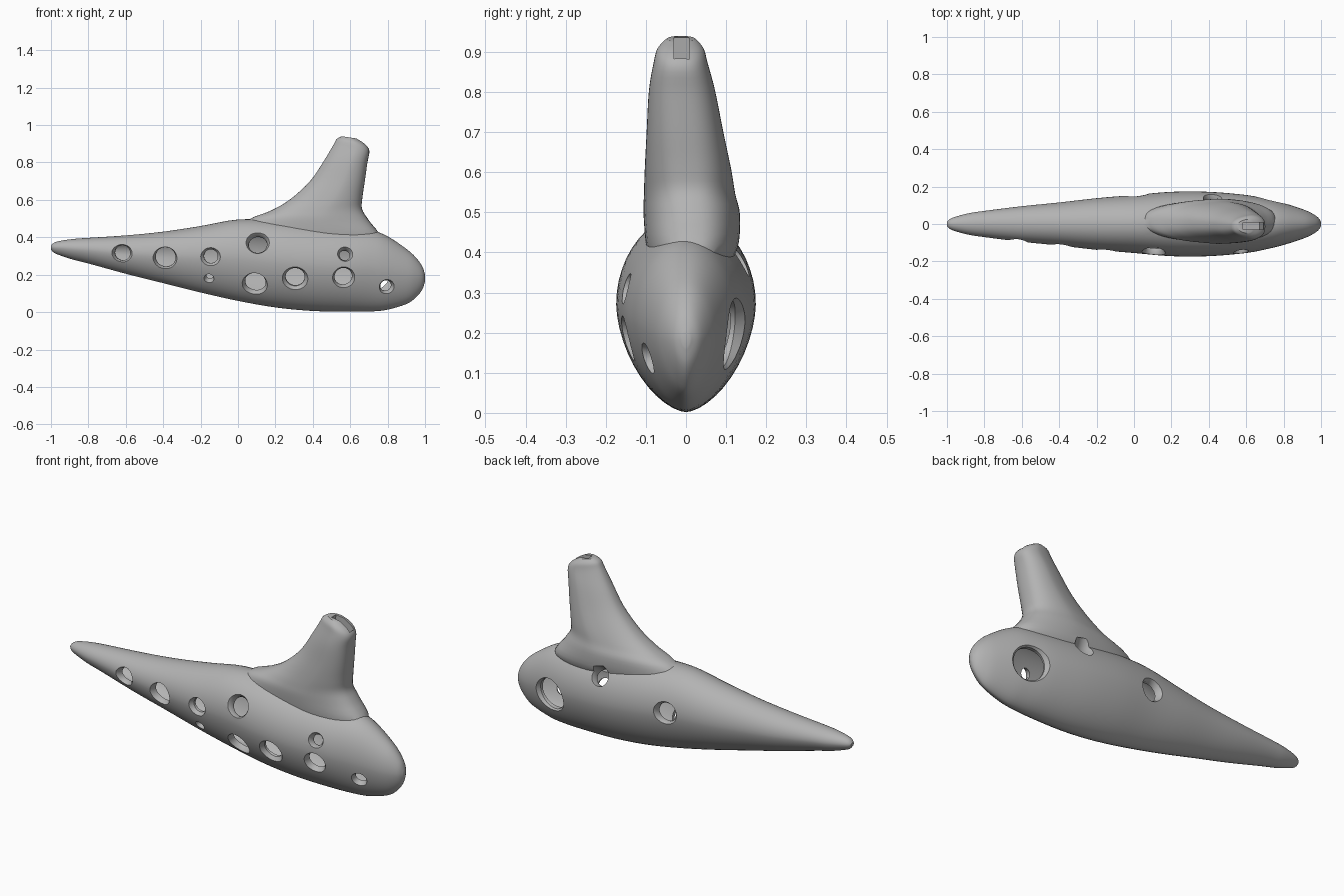
import bpy, math
from mathutils import Vector
from mathutils.bvhtree import BVHTree

cube = bpy.data.objects.get("Cube")
if cube:
    bpy.data.objects.remove(cube)

clay = bpy.data.materials.new("grey clay")
clay.use_nodes = True
GREY = (0.45, 0.45, 0.45, 1)
clay.diffuse_color = GREY
clay.node_tree.nodes["Principled BSDF"].inputs["Base Color"].default_value = GREY
SIDES = 48


def smooth(stations, steps):
    """Catmull-Rom through the stations."""
    pts = [stations[0]] + stations + [stations[-1]]
    out = []
    for a, b, c, d in zip(pts, pts[1:], pts[2:], pts[3:]):
        for i in range(steps):
            t = i / steps
            out.append([q + t / 2 * (r - p + t * (2 * p - 5 * q + 4 * r - s + t * (3 * (q - r) + s - p)))
                        for p, q, r, s in zip(a, b, c, d)])
    return out + [list(stations[-1])]


def power(v, n):
    return math.copysign(abs(v) ** (2 / n), v)


def loft(name, rings):
    verts = [v for ring in rings for v in ring]
    faces = [tuple(range(SIDES))[::-1],
             tuple(range(len(verts) - SIDES, len(verts)))]
    for r in range(len(rings) - 1):
        for i in range(SIDES):
            j = (i + 1) % SIDES
            a, b = r * SIDES, (r + 1) * SIDES
            faces.append((a + i, a + j, b + j, b + i))
    mesh = bpy.data.meshes.new(name)
    mesh.from_pydata(verts, [], faces)
    mesh.materials.append(clay)
    obj = bpy.data.objects.new(name, mesh)
    bpy.context.collection.objects.link(obj)
    return obj


def body_ring(x, low, high, half):
    mid = low + 0.55 * (high - low)
    ring = []
    for i in range(SIDES):
        a = math.tau * i / SIDES
        c, s = math.cos(a), math.sin(a)
        n = 2 if s > 0 else 1.7
        h = high - mid if s > 0 else mid - low
        ring.append((x, half * power(c, n), mid + h * power(s, n)))
    return ring


def neck_ring(xl, zl, xr, zr, y0, y1):
    ring = []
    for i in range(SIDES):
        a = math.tau * i / SIDES
        c, s = power(math.cos(a), 2.5), power(math.sin(a), 2.5)
        t = (c + 1) / 2
        taper = 0.72 + 0.28 * min(1, t * 1.6)
        ring.append((xl + (xr - xl) * t,
                     (y0 + y1) / 2 + (y1 - y0) / 2 * s * taper,
                     zl + (zr - zl) * t))
    return ring


def boolean(target, tool, operation):
    mod = target.modifiers.new(tool.name, "BOOLEAN")
    mod.operation, mod.solver, mod.object = operation, "EXACT", tool
    bpy.context.view_layer.objects.active = target
    bpy.ops.object.modifier_apply(modifier=mod.name)
    bpy.data.objects.remove(tool)


# Body: x, bottom, top, half width
stations = [(-1, .335, .355, .012), (-.985, .318, .37, .026), (-.95, .303, .381, .04),
            (-.88, .28, .391, .058), (-.8, .26, .397, .07), (-.6, .205, .41, .095),
            (-.4, .155, .43, .115), (-.2, .105, .46, .138), (0, .06, .495, .155),
            (.2, .025, .49, .172), (.4, .006, .47, .172), (.6, .002, .45, .155),
            (.72, .004, .435, .132), (.8, .013, .405, .112), (.9, .043, .338, .08),
            (.95, .077, .293, .058), (.985, .12, .245, .034), (1, .165, .2, .01)]
profile = smooth(stations, 4)
body = loft("vessel_body", [body_ring(*p) for p in profile])

# Surface lookup for placing the holes
tree = BVHTree.FromPolygons([v.co for v in body.data.vertices],
                            [p.vertices for p in body.data.polygons])

# Hollow chamber
WALL = 0.035
chamber = loft("chamber_cutter", [body_ring(x, lo + WALL, hi - WALL, w - WALL)
                                  for x, lo, hi, w in profile if w > WALL * 1.5 and -.93 < x < .95])

# Mouthpiece: left point x z, right point x z, y range
neck = [(.1, .34, .68, .34, -.08, .09), (.02, .42, .76, .40, -.1, .13),
        (.06, .495, .70, .49, -.108, .137), (.17, .54, .664, .55, -.107, .125),
        (.275, .6, .665, .61, -.105, .115), (.385, .7, .678, .7, -.1, .095),
        (.46, .81, .692, .8, -.094, .074), (.508, .89, .702, .862, -.082, .055),
        (.528, .925, .68, .898, -.072, .045), (.555, .94, .635, .928, -.05, .025)]
mouthpiece = loft("mouthpiece", [neck_ring(*p) for p in smooth(neck, 4)])
boolean(body, mouthpiece, "UNION")
boolean(body, chamber, "DIFFERENCE")


# Finger holes with a countersunk rim
def drill(x, z, side, rim, bore):
    hit, normal, _, _ = tree.ray_cast(Vector((x, side, z)), Vector((0, -side, 0)))
    if normal.y * side < 0:
        normal = -normal
    depth, lift = .022, .022
    slope = (rim - bore) / depth
    levels = [(-.075, bore), (-depth, bore), (lift, rim + slope * lift)]
    turn = normal.to_track_quat("Z", "Y")
    rings = []
    for d, r in levels:
        rings.append([hit + turn @ Vector((r * math.cos(math.tau * i / SIDES),
                                           r * math.sin(math.tau * i / SIDES), d))
                      for i in range(SIDES)])
    boolean(body, loft("hole_cutter", rings), "DIFFERENCE")


front_holes = [(-.62, .315, .055, .041), (-.39, .29, .064, .054), (-.147, .297, .053, .037),
               (-.155, .18, .027, .018), (.105, .37, .063, .049), (.09, .15, .068, .056),
               (.305, .18, .069, .051), (.565, .185, .06, .047), (.573, .31, .041, .028),
               (.795, .135, .041, .03)]
back_holes = [(.735, .195, .1, .083), (.017, .3, .065, .05), (.42, .385, .05, .042)]
for x, z, rim, bore in front_holes:
    drill(x, z, -1, rim, bore)
for x, z, rim, bore in back_holes:
    drill(x, z, 1, rim, bore)

# Windway slot in the tip of the mouthpiece
bpy.ops.mesh.primitive_cube_add(size=1, location=(.632, -.011, .86))
slot = bpy.context.object
slot.name = "windway_cutter"
slot.scale = (.115, .038, .28)
slot.rotation_euler.y = .12
slot.data.materials.append(clay)
boolean(body, slot, "DIFFERENCE")

# Finish
body.data.materials.clear()
body.data.materials.append(clay)
bpy.ops.object.select_all(action="DESELECT")
body.select_set(True)
bpy.context.view_layer.objects.active = body
bpy.ops.object.shade_smooth_by_angle(angle=math.radians(35))
